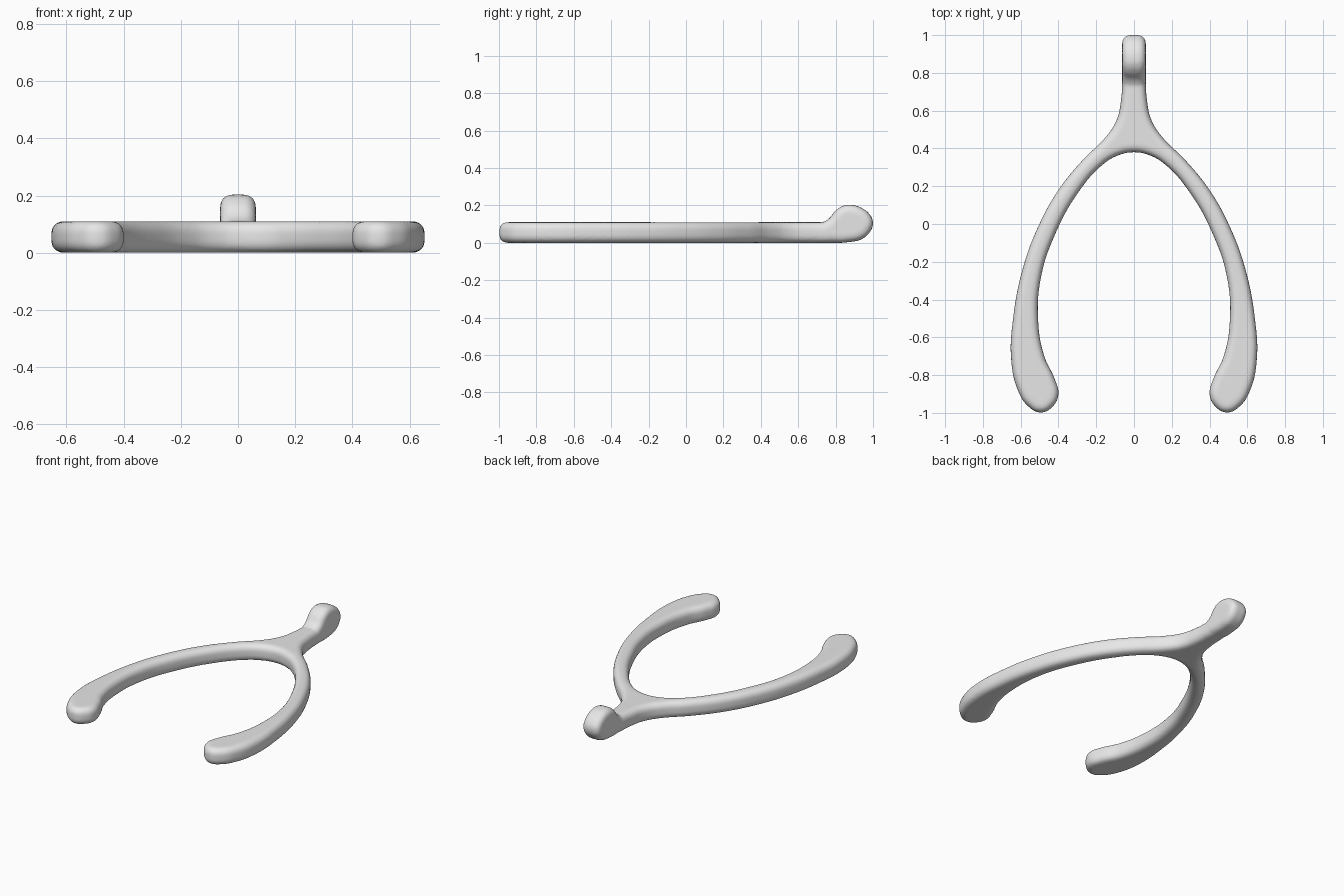
import bpy, bmesh
from mathutils import Matrix

cube = bpy.data.objects.get("Cube")
if cube:
    bpy.data.objects.remove(cube, do_unlink=True)

grey = bpy.data.materials.new("bone_grey")
grey.use_nodes = True
colour = (0.8, 0.8, 0.8, 1)
grey.diffuse_color = colour
grey.node_tree.nodes["Principled BSDF"].inputs["Base Color"].default_value = colour


def rounded_slab(name, points, half_thickness, rounding):
    """Closed smooth outline, filled and thickened with rounded rims, as a mesh."""
    curve = bpy.data.curves.new(name, "CURVE")
    curve.dimensions = "2D"
    curve.fill_mode = "BOTH"
    curve.resolution_u = 8
    curve.bevel_depth = rounding
    curve.bevel_resolution = 4
    curve.offset = -rounding
    curve.extrude = half_thickness - rounding
    spline = curve.splines.new("BEZIER")
    spline.use_cyclic_u = True
    spline.bezier_points.add(len(points) - 1)
    for knot, (u, v) in zip(spline.bezier_points, points):
        knot.co = (u, v, 0)
        knot.handle_left_type = knot.handle_right_type = "AUTO"
    helper = bpy.data.objects.new(name, curve)
    bpy.context.collection.objects.link(helper)
    bpy.context.view_layer.update()
    graph = bpy.context.evaluated_depsgraph_get()
    mesh = bpy.data.meshes.new_from_object(helper.evaluated_get(graph))
    bpy.data.objects.remove(helper, do_unlink=True)
    return mesh


# Forked body: left half of the outline, then its mirror image
half = [(0, .88), (.05, .85), (.06, .78), (.068, .66), (.092, .55), (.15, .46),
        (.27, .34), (.40, .18), (.51, -.02), (.59, -.24), (.64, -.5),
        (.65, -.72), (.615, -.88), (.56, -.965), (.49, -.998), (.425, -.96),
        (.40, -.9), (.42, -.82), (.475, -.7), (.508, -.5), (.49, -.27),
        (.42, -.06), (.30, .16), (.165, .315), (.08, .365), (0, .38)]
outline = half + [(-x, y) for x, y in reversed(half[1:-1])]
body = rounded_slab("body", outline, .055, .04)
body.transform(Matrix.Translation((0, 0, .055)))

# Raised knob: side profile in y and z, thickened across x
profile = [(.68, .03), (.68, .08), (.73, .108), (.765, .13), (.80, .172),
           (.84, .198), (.88, .203), (.94, .186), (.985, .148), (1, .108),
           (.985, .06), (.94, .02), (.88, .005), (.76, .005)]
knob = rounded_slab("knob", profile, .0625, .04)
knob.transform(Matrix(((0, 0, 1, 0), (1, 0, 0, 0), (0, 1, 0, 0), (0, 0, 0, 1))))

# Weld both parts into one object
bm = bmesh.new()
for part in (body, knob):
    bm.from_mesh(part)
    bpy.data.meshes.remove(part)
bmesh.ops.remove_doubles(bm, verts=bm.verts, dist=.0002)
bmesh.ops.recalc_face_normals(bm, faces=bm.faces)
mesh = bpy.data.meshes.new("forked_bone")
bm.to_mesh(mesh)
bm.free()
mesh.materials.clear()
mesh.materials.append(grey)
for face in mesh.polygons:
    face.material_index = 0
    face.use_smooth = True
bone = bpy.data.objects.new("forked_bone", mesh)
bpy.context.collection.objects.link(bone)

# Fuse into a single soft skin
fuse = bone.modifiers.new("fuse", "REMESH")
fuse.mode = "VOXEL"
fuse.voxel_size = .008
fuse.use_smooth_shade = True
soften = bone.modifiers.new("soften", "SMOOTH")
soften.factor = .5
soften.iterations = 6
